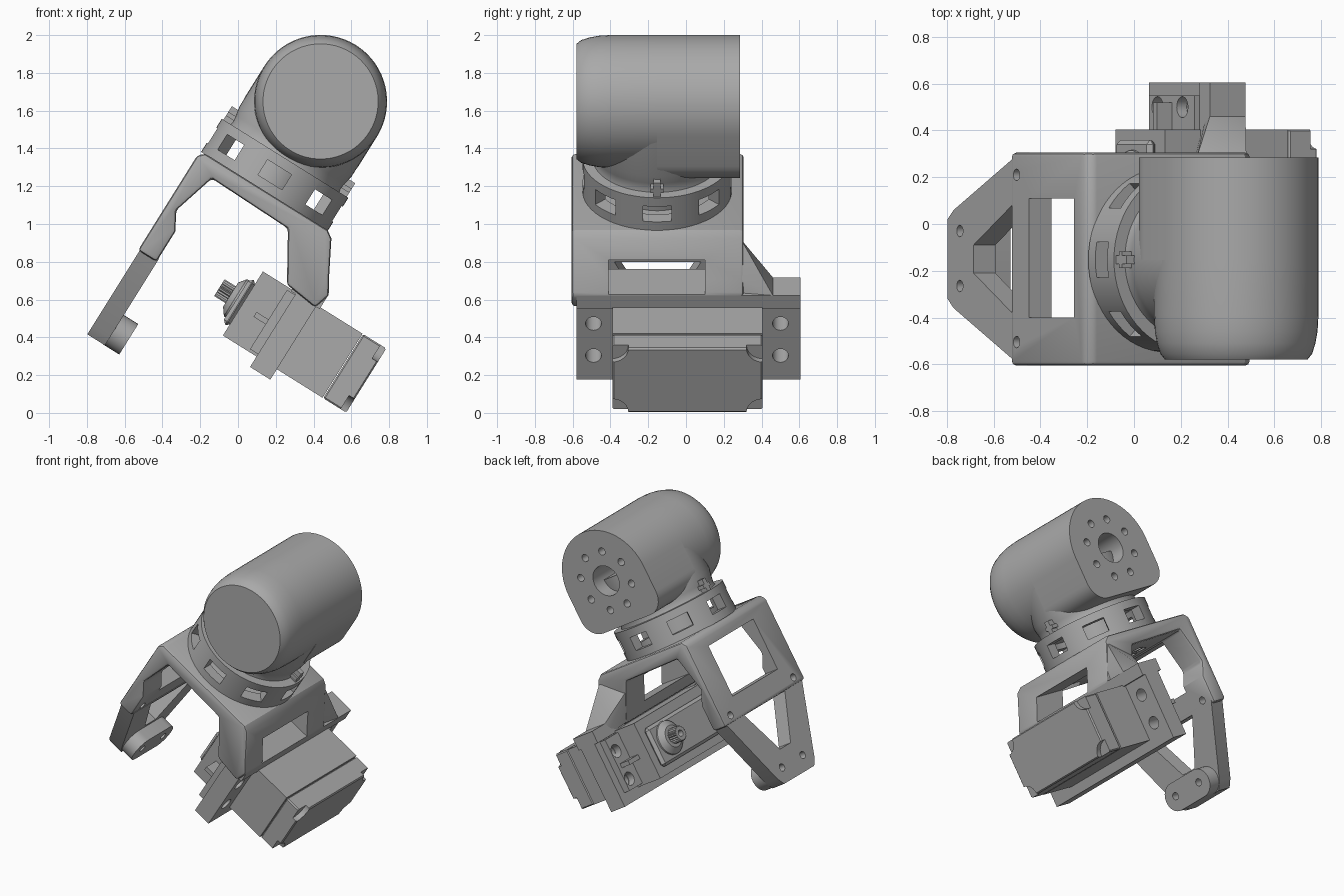
import bpy, bmesh, math
from mathutils import Matrix, Vector

cube = bpy.data.objects.get("Cube")
if cube:
    bpy.data.objects.remove(cube, do_unlink=True)

# Single grey finish
grey = bpy.data.materials.new("machine_grey")
grey.use_nodes = True
GREY = (0.4, 0.4, 0.4, 1)
grey.diffuse_color = GREY
grey.node_tree.nodes["Principled BSDF"].inputs["Base Color"].default_value = GREY

TILT = Matrix.Rotation(math.radians(32), 4, 'Y')
parts = []


def finish(name, bm):
    bmesh.ops.recalc_face_normals(bm, faces=bm.faces)
    me = bpy.data.meshes.new(name)
    bm.to_mesh(me)
    bm.free()
    me.materials.append(grey)
    ob = bpy.data.objects.new(name, me)
    bpy.context.collection.objects.link(ob)
    parts.append(ob)
    return ob


def place(axis, a, b, t):
    """Point from two profile coordinates and a distance along the axis."""
    return {'x': (t, a, b), 'y': (a, t, b), 'z': (a, b, t)}[axis]


def prism(name, axis, pts, t0, t1):
    bm = bmesh.new()
    face = bm.faces.new([bm.verts.new(place(axis, a, b, t0)) for a, b in pts])
    ext = bmesh.ops.extrude_face_region(bm, geom=[face])
    move = Vector(place(axis, 0, 0, t1 - t0))
    bmesh.ops.translate(bm, vec=move, verts=[v for v in ext["geom"] if isinstance(v, bmesh.types.BMVert)])
    return finish(name, bm)


def box(name, x, y, z):
    return prism(name, 'z', [(x[0], y[0]), (x[1], y[0]), (x[1], y[1]), (x[0], y[1])], *z)


def arc(a, b, r, start=0, end=360, n=32):
    full = end - start == 360
    steps = n if full else n + 1
    return [(a + r * math.cos(math.radians(start + (end - start) * i / n)),
             b + r * math.sin(math.radians(start + (end - start) * i / n))) for i in range(steps)]


def rod(name, axis, a, b, r, t0, t1, n=32):
    return prism(name, axis, arc(a, b, r, n=n), t0, t1)


def lathe(name, axis, a, b, profile, closed=False, n=64):
    """Revolve (radius, distance) pairs round an axis; open profiles get end caps."""
    bm = bmesh.new()
    rings = [[bm.verts.new(place(axis, p, q, t)) for p, q in arc(a, b, r, n=n)] for r, t in profile]
    pairs = list(zip(rings, rings[1:]))
    if closed:
        pairs.append((rings[-1], rings[0]))
    else:
        bm.faces.new(rings[0])
        bm.faces.new(rings[-1])
    for lo, hi in pairs:
        for i in range(n):
            j = (i + 1) % n
            bm.faces.new([lo[i], lo[j], hi[j], hi[i]])
    return finish(name, bm)


def bake(ob):
    dg = bpy.context.evaluated_depsgraph_get()
    dg.update()
    me = bpy.data.meshes.new_from_object(ob.evaluated_get(dg))
    ob.modifiers.clear()
    ob.data = me


def bevel(ob, width, segments=2):
    m = ob.modifiers.new("round", 'BEVEL')
    m.width, m.segments = width, segments
    m.limit_method, m.angle_limit = 'ANGLE', math.radians(35)
    bake(ob)


def cut(ob, cutters):
    for c in cutters:
        c.hide_render = True
        m = ob.modifiers.new("cut", 'BOOLEAN')
        m.operation, m.solver, m.object = 'DIFFERENCE', 'EXACT', c
    bake(ob)
    for c in cutters:
        parts.remove(c)
        bpy.data.objects.remove(c, do_unlink=True)


# Everything is built upright, then tilted at the end
CX, CY, HW, R = -0.503, -0.153, 1.63, 0.352

# Head: rounded front barrel, column and flat-backed rear block
lathe("head_barrel", 'y', CX, HW, [(0.305, -0.58), (0.325, -0.555), (0.339, -0.51),
                                   (0.348, -0.46), (R, -0.39), (R, CY)])
lathe("head_column", 'z', CX, CY, [(0.345, 1.26), (0.335, 1.29), (0.34, 1.33),
                                   (0.35, 1.38), (R - 0.002, HW)])
BASE, CR = 1.315, 0.13
outline = (arc(CX, HW, R, 0, 180, 32) + arc(CX - R + CR, BASE + CR, CR, 180, 270, 8)
           + arc(CX + R - CR, BASE + CR, CR, 270, 360, 8))
rear = prism("head_rear", 'y', outline, CY, 0.285)
bores = [rod("bore", 'y', CX, HW, 0.105, 0.0, 0.4)]
for a, b in arc(CX, HW, 0.205, 22.5, 382.5, 8):
    bores.append(rod("bore", 'y', a, b, 0.026, 0.18, 0.4, 16))
cut(rear, bores)
for s in (-1, 1):
    x = CX + s * 0.355
    box("index_pin", (x - 0.03, x + 0.03), (CY - 0.018, CY + 0.018), (1.26, 1.36))
    box("index_bar", (x - 0.03, x + 0.03), (CY - 0.035, CY + 0.035), (1.3, 1.325))

# Ring with eight windows
ring = lathe("turn_ring", 'z', CX, CY, [(0.395, 1.068), (0.395, 1.275), (0.32, 1.275), (0.32, 1.068)], True)
slots = []
for i in range(8):
    s = box("slot", (0.25, 0.45), (-0.075, 0.075), (1.125, 1.22))
    s.data.transform(Matrix.Translation((CX, CY, 0)) @ Matrix.Rotation(i * math.pi / 4, 4, 'Z'))
    slots.append(s)
cut(ring, slots)
rod("ring_hub", 'z', CX, CY, 0.2, 1.06, 1.28)

# Bracket: back plate, top plate and leaning leg in one profile
Y0, Y1 = -0.605, 0.305
bracket = prism("bracket", 'y', [
    (-0.905, 0.45), (-0.905, 1.04), (-0.875, 1.072), (-0.11, 1.072), (-0.07, 1.045),
    (0.034, 0.854), (0.079, 0.781), (0.05, 0.69), (-0.14, 0.713), (-0.293, 0.968),
    (-0.775, 0.979), (-0.846, 0.735), (-0.79, 0.64), (-0.79, 0.45)], Y0, Y1)
bevel(bracket, 0.018)
holes = [box("window", (-1, -0.7), (-0.4, 0.11), (0.6, 0.965)),
         box("window", (-0.36, 0.15), (-0.41, 0.1), (0.785, 0.945))]
for y in (-0.505, 0.21):
    holes.append(rod("hole", 'x', y, 0.5, 0.025, -1, -0.7, 16))
for i in range(5):
    for j in range(4):
        holes.append(rod("cell", 'z', CX + (i - 2) * 0.09, CY + (j - 1.5) * 0.1 + (i % 2) * 0.05,
                         0.04, 0.9, 1.02, 6))
cut(bracket, holes)

# Tapered arm below the back plate, with its pivot boss
arm = prism("lower_arm", 'x', [(0.285, 0.47), (0.06, -0.02), (0.02, -0.07), (-0.32, -0.07),
                               (-0.36, -0.02), (-0.585, 0.47)], -0.897, -0.787)
boss = prism("pivot_boss", 'x', arc(-0.03, 0.024, 0.095, -90, 90, 16)
             + arc(-0.265, 0.024, 0.095, 90, 270, 16), -0.8, -0.697)
cut(arm, [prism("opening", 'x', [(-0.09, 0.14), (-0.21, 0.14), (-0.38, 0.451), (0.08, 0.451)], -1, -0.6)]
    + [rod("hole", 'x', y, 0.03, 0.025, -1, -0.5, 16) for y in (-0.03, -0.265)])
cut(boss, [rod("hole", 'x', y, 0.03, 0.025, -1, -0.5, 16) for y in (-0.03, -0.265)])

# Motor mounting plate, its top rail and side gusset
plate = box("motor_plate", (-0.075, 0.052), (-0.58, 0.605), (0.24, 0.74))
cut(plate, [rod("hole", 'x', y, w, 0.042, -0.2, 0.2, 24) for y in (-0.49, 0.5) for w in (0.39, 0.59)])
box("plate_rail", (-0.105, 0.075), (-0.58, 0.605), (0.695, 0.78))
bm = bmesh.new()
for y, section in ((0.29, [(-0.08, 1.035), (0.03, 0.854), (0.06, 0.74), (-0.14, 0.72), (-0.25, 0.91)]),
                   (0.46, [(-0.105, 0.78), (0.075, 0.78), (0.05, 0.7), (-0.075, 0.7)])):
    for x, z in section:
        bm.verts.new((x, y, z))
bmesh.ops.convex_hull(bm, input=bm.verts)
finish("plate_gusset", bm)

# Motor: body, end cap with notched corners, slotted flange, stepped lid
MY, MZ = (-0.39, 0.405), (0.305, 0.705)
box("motor_body", (-0.285, 0.337), MY, MZ)
cap = box("motor_end_cap", (0.341, 0.485), MY, MZ)
bevel(cap, 0.008, 1)
cut(cap, [rod("notch", 'x', y, w, 0.085, 0.45, 0.6, 24) for y in MY for w in MZ])
flange = box("motor_flange", (-0.125, -0.07), (-0.535, 0.55), (0.32, 0.69))
cut(flange, [rod("hole", 'x', y, w, 0.045, -0.3, 0.2, 24) for y in (-0.49, 0.5) for w in (0.39, 0.59)])
for y in ((-0.5, -0.38), (0.4, 0.52)):
    box("flange_rib", (-0.2, -0.12), y, (0.475, 0.505))
lid = box("motor_lid", (-0.325, -0.28), (-0.34, 0.36), (0.36, 0.64))
bevel(lid, 0.02, 1)
lathe("shaft_collar", 'x', 0.2, 0.51, [(0.12, -0.3), (0.115, -0.335), (0.075, -0.365)], n=40)

# Toothed output shaft with a screw bore
teeth = [(0.2 + r * math.cos(a), 0.51 + r * math.sin(a))
         for i in range(40) for r, a in [(0.053 if i % 2 else 0.045, i * math.pi / 20)]]
shaft = prism("output_shaft", 'x', teeth, -0.435, -0.34)
cut(shaft, [rod("bore", 'x', 0.2, 0.51, 0.022, -0.5, -0.38, 16)])

# Tilt the assembly and shade
for ob in parts:
    ob.data.transform(TILT)
    ob.data.shade_smooth()
    ob.data.set_sharp_from_angle(angle=math.radians(30))
